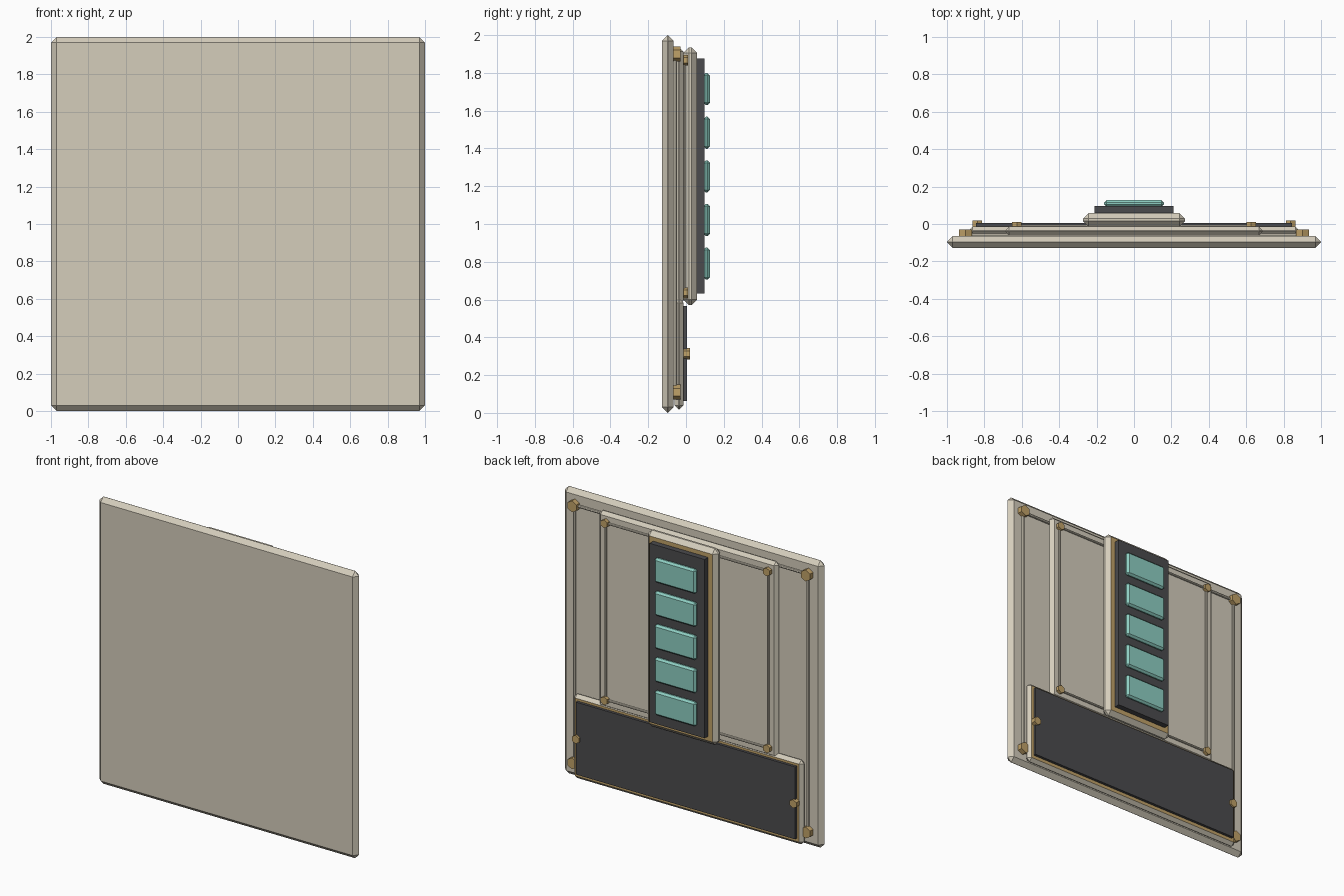
import bpy, bmesh, math
from mathutils import Matrix, Vector

cube = bpy.data.objects.get("Cube")
if cube:
    bpy.data.objects.remove(cube, do_unlink=True)


def material(name, rgb):
    m = bpy.data.materials.new(name)
    m.use_nodes = True
    m.diffuse_color = (*rgb, 1)
    m.node_tree.nodes["Principled BSDF"].inputs["Base Color"].default_value = (*rgb, 1)
    return m


beige = material("warm beige", (0.66, 0.61, 0.50))
gold = material("brass", (0.53, 0.36, 0.14))
dark = material("charcoal", (0.07, 0.07, 0.075))
teal = material("teal", (0.27, 0.62, 0.54))


def finish(bm, name, *mats):
    mesh = bpy.data.meshes.new(name)
    bm.to_mesh(mesh)
    bm.free()
    for m in mats:
        mesh.materials.append(m)
    obj = bpy.data.objects.new(name, mesh)
    bpy.context.collection.objects.link(obj)
    return obj


def slab(name, half_x, y, z, mat, bevel=0, cap=None):
    """Box centred on x, with chamfered edges and an optional coloured rear face."""
    bm = bmesh.new()
    centre = Vector((0, sum(y) / 2, sum(z) / 2))
    size = (2 * half_x, y[1] - y[0], z[1] - z[0])
    bmesh.ops.create_cube(bm, size=1, matrix=Matrix.Translation(centre) @ Matrix.Diagonal((*size, 1)))
    if bevel:
        bmesh.ops.bevel(bm, geom=bm.edges[:], offset=bevel, segments=1, affect='EDGES')
    if cap:
        bm.normal_update()
        for f in bm.faces:
            if f.normal.y > 0.99:
                f.material_index = 1
    return finish(bm, name, mat, *([cap] if cap else []))


def rod(name, start, end, radius, sides, mat):
    """Prism running from start to end."""
    a, b = Vector(start), Vector(end)
    d = b - a
    turn = d.to_track_quat('Z', 'Y').to_matrix().to_4x4()
    bm = bmesh.new()
    bmesh.ops.create_cone(bm, cap_ends=True, segments=sides, radius1=radius, radius2=radius,
                          depth=d.length, matrix=Matrix.Translation((a + b) / 2) @ turn)
    return finish(bm, name, mat)


def bolt(name, x, z, y, radius):
    return rod(name, (x, y[0], z), (x, y[1], z), radius, 6, gold)


def bolted_frame(name, half_x, z, y, rod_y, radius, rod_radius):
    """Four hex bolts joined by a rectangle of thin rods."""
    corners = [(-half_x, z[0]), (half_x, z[0]), (half_x, z[1]), (-half_x, z[1])]
    for i, (x, h) in enumerate(corners):
        bolt(f"{name}_bolt_{i + 1}", x, h, y, radius)
        nx, nh = corners[(i + 1) % 4]
        rod(f"{name}_rod_{i + 1}", (x, rod_y, h), (nx, rod_y, nh), rod_radius, 8, beige)


# Main plate and its bolted frame
slab("main_plate", 1, (-0.127, -0.065), (0, 2), beige, 0.03)
bolted_frame("outer", 0.9, (0.11, 1.9), (-0.068, -0.03), -0.058, 0.04, 0.01)

# Upper plate and its bolted frame
slab("upper_plate", 0.69, (-0.061, -0.014), (0.57, 1.935), beige, 0.022)
bolted_frame("inner", 0.626, (0.635, 1.867), (-0.02, 0.01), -0.01, 0.029, 0.008)

# Lower panel with dark inlay and side bolts
slab("lower_panel", 0.885, (-0.061, -0.013), (0.018, 0.605), beige, 0.022, gold)
slab("lower_inlay", 0.845, (-0.02, 0.006), (0.063, 0.567), dark)
for side, x in (("right", -0.838), ("left", 0.838)):
    bolt(f"lower_bolt_{side}", x, 0.313, (-0.014, 0.02), 0.03)

# Central column with dark inlay and teal keys
slab("column", 0.272, (-0.014, 0.058), (0.57, 1.935), beige, 0.029, gold)
slab("column_inlay", 0.212, (0.05, 0.097), (0.632, 1.877), dark)
for i in range(5):
    z = 0.79 + 0.231 * i
    slab(f"key_{i + 1}", 0.16, (0.092, 0.127), (z - 0.085, z + 0.085), teal, 0.013)
